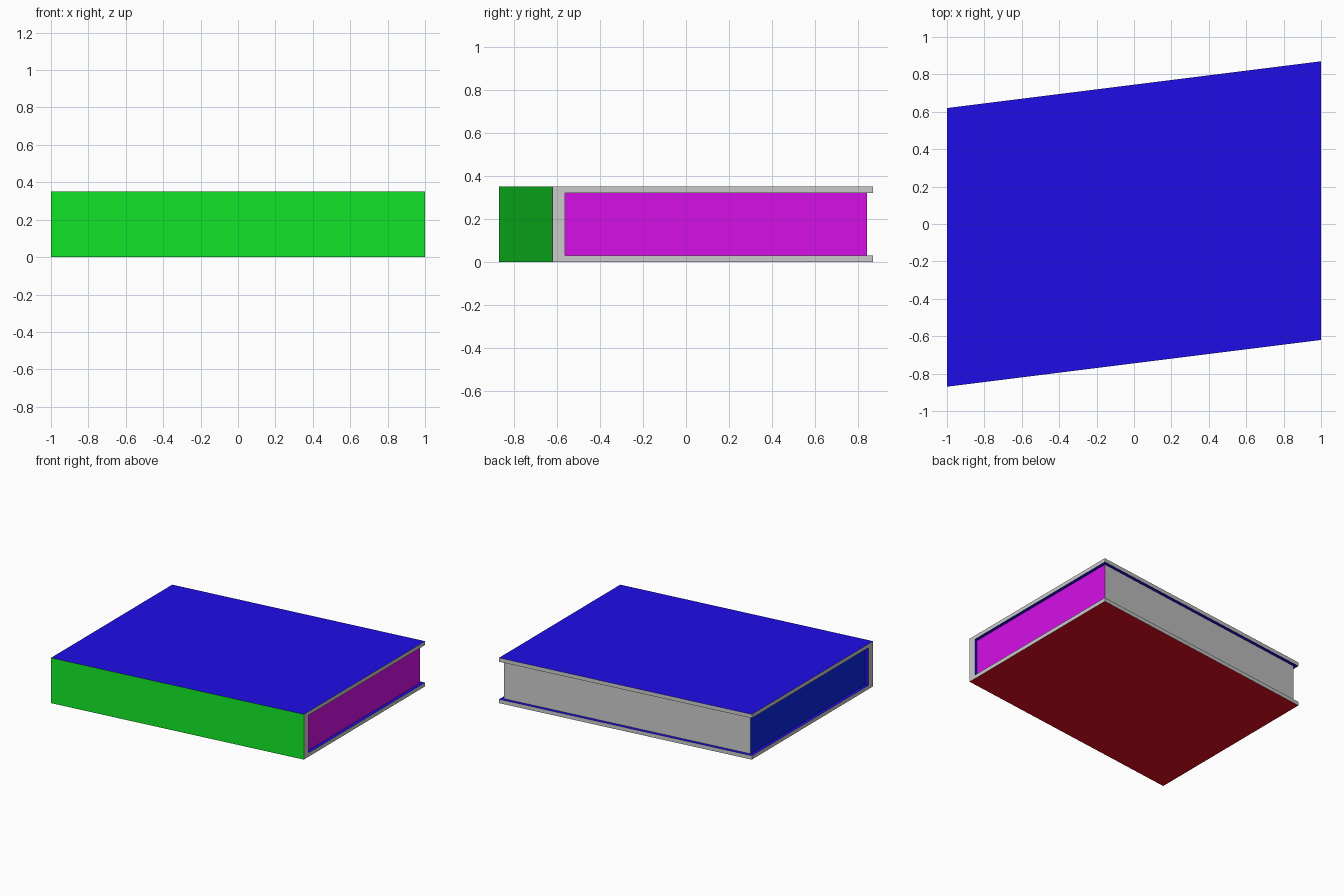
import bpy, bmesh

if "Cube" in bpy.data.objects:
    bpy.data.objects.remove(bpy.data.objects["Cube"])

SKEW = 0.125           # sideways lean of the whole book
HALF_Y, HEIGHT, BOARD, SPINE, INSET = 0.745, 0.352, 0.03, 0.057, 0.025


def material(name, rgb):
    m = bpy.data.materials.new(name)
    m.diffuse_color = (*rgb, 1)
    m.use_nodes = True
    m.node_tree.nodes["Principled BSDF"].inputs["Base Color"].default_value = m.diffuse_color
    return m


GREY = material("grey", (0.8, 0.8, 0.8))
BLUE = material("cover_blue", (0.013, 0.004, 0.8))
GREEN = material("spine_green", (0.006, 0.8, 0.021))
RED = material("back_red", (0.8, 0.004, 0.016))
MAGENTA = material("page_magenta", (0.67, 0.005, 0.8))
NAVY = material("page_navy", (0.003, 0.021, 0.8))
MATS = [GREY, BLUE, GREEN, RED, MAGENTA, NAVY]


def extruded(name, profile, half_x, side_mats, end_mats):
    """Extrude a (y, z) profile along x with the skew; one material per side."""
    bm = bmesh.new()
    rings = [[bm.verts.new((x, y + SKEW * x, z)) for y, z in profile]
             for x in (-half_x, half_x)]
    n = len(profile)
    for i, mat in enumerate(side_mats):
        j = (i + 1) % n
        f = bm.faces.new((rings[0][i], rings[0][j], rings[1][j], rings[1][i]))
        f.material_index = MATS.index(mat)
    for ring, mat in zip(rings, end_mats):
        bm.faces.new(ring).material_index = MATS.index(mat)
    bmesh.ops.recalc_face_normals(bm, faces=bm.faces)
    me = bpy.data.meshes.new(name)
    bm.to_mesh(me)
    bm.free()
    for m in MATS:
        me.materials.append(m)
    ob = bpy.data.objects.new(name, me)
    bpy.context.collection.objects.link(ob)
    return ob


# C-shaped cover: bottom board, spine at the front, top board
inner = -HALF_Y + SPINE
top_in = HEIGHT - BOARD
extruded("cover",
         [(-HALF_Y, 0), (HALF_Y, 0), (HALF_Y, BOARD), (inner, BOARD),
          (inner, top_in), (HALF_Y, top_in), (HALF_Y, HEIGHT), (-HALF_Y, HEIGHT)],
         1.0, [RED, GREY, BLUE, BLUE, BLUE, GREY, BLUE, GREEN], [GREY, GREY])

# page block, set back from the cover edges
back = HALF_Y - INSET
extruded("pages",
         [(inner, BOARD), (back, BOARD), (back, top_in), (inner, top_in)],
         1.0 - INSET, [GREY] * 4, [NAVY, MAGENTA])
